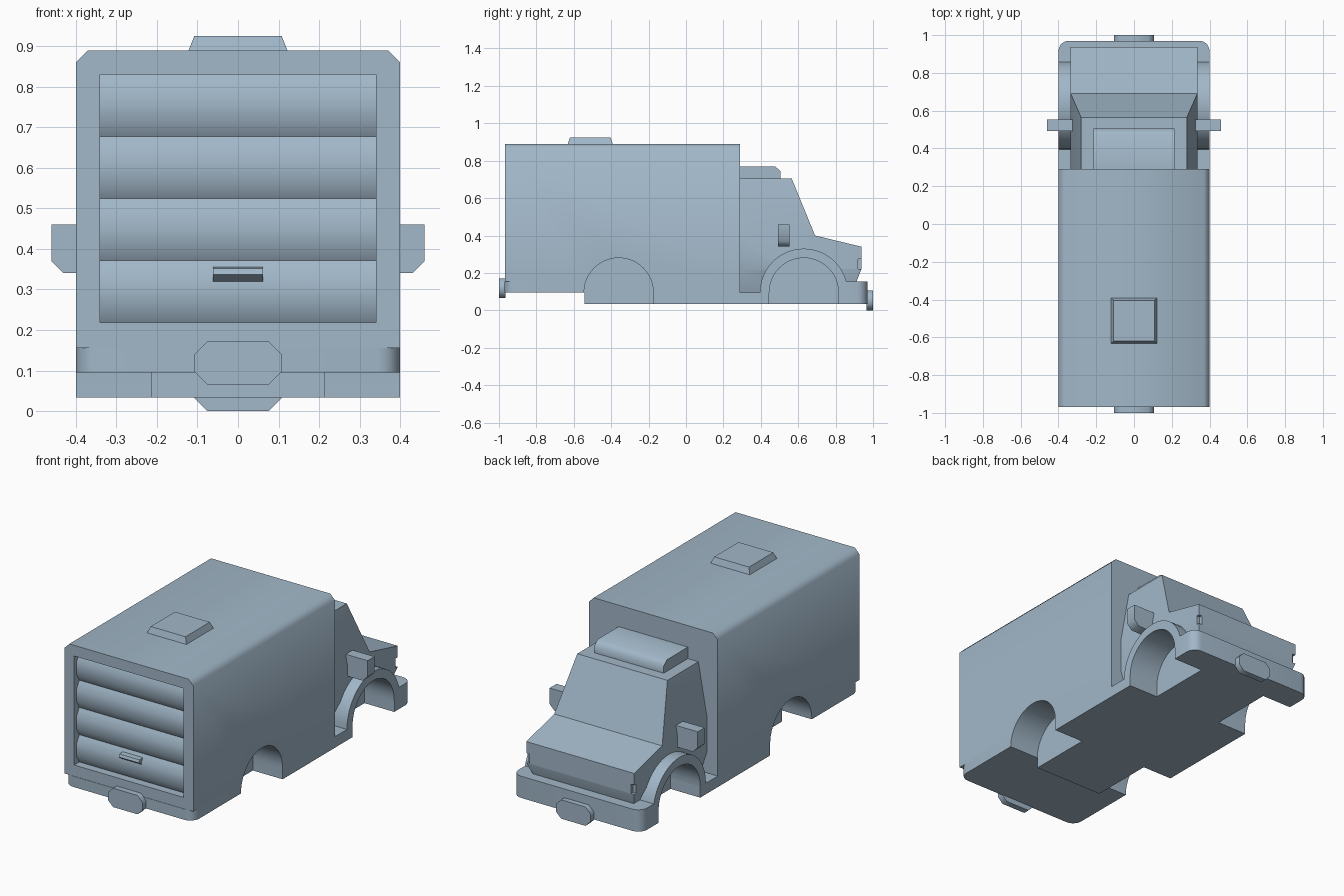
import bpy, bmesh, math
from math import cos, pi

if "Cube" in bpy.data.objects:
    bpy.data.objects.remove(bpy.data.objects["Cube"])

PAINT = bpy.data.materials.new("blue_grey_paint")
PAINT.diffuse_color = (0.36, 0.475, 0.58, 1)
PAINT.use_nodes = True
PAINT.node_tree.nodes["Principled BSDF"].inputs["Base Color"].default_value = PAINT.diffuse_color


def finish(name, bm):
    bmesh.ops.recalc_face_normals(bm, faces=bm.faces[:])
    me = bpy.data.meshes.new(name)
    bm.to_mesh(me)
    bm.free()
    me.materials.append(PAINT)
    ob = bpy.data.objects.new(name, me)
    bpy.context.collection.objects.link(ob)
    return ob


def loft(name, a, b, caps=None):
    """Join two matching outlines; caps lists the end faces by index."""
    bm = bmesh.new()
    va, vb = [bm.verts.new(p) for p in a], [bm.verts.new(p) for p in b]
    n = len(a)
    for i in range(n):
        j = (i + 1) % n
        bm.faces.new((va[i], va[j], vb[j], vb[i]))
    for cap in caps or [range(n)]:
        bm.faces.new([va[i] for i in cap])
        bm.faces.new([vb[i] for i in cap])
    return finish(name, bm)


def prism_x(name, pts, lo, hi):
    return loft(name, [(lo, y, z) for y, z in pts], [(hi, y, z) for y, z in pts])


def prism_y(name, pts, lo, hi):
    return loft(name, [(x, lo, z) for x, z in pts], [(x, hi, z) for x, z in pts])


def rect(a, b, c, d):
    return [(a, c), (b, c), (b, d), (a, d)]


def arc(cy, r, n=24):
    return [(cy + r * cos(pi * i / n), 0.095 + r * math.sin(pi * i / n)) for i in range(n + 1)]


def cut(ob, cutters):
    for c in cutters:
        m = ob.modifiers.new("cut", 'BOOLEAN')
        m.operation, m.object, m.solver = 'DIFFERENCE', c, 'EXACT'
        bpy.context.view_layer.objects.active = ob
        bpy.ops.object.modifier_apply(modifier=m.name)


def smooth(ob, angle=50):
    bpy.ops.object.select_all(action='DESELECT')
    ob.select_set(True)
    bpy.context.view_layer.objects.active = ob
    bpy.ops.object.shade_smooth_by_angle(angle=math.radians(angle))


REAR, FRONT, R = -0.36, 0.63, 0.185

# Wheel well cutters, both sides
wells = {}
for key, cy in (("rear", REAR), ("front", FRONT)):
    outline = [(cy + R, -0.1)] + arc(cy, R) + [(cy - R, -0.1)]
    wells[key] = [prism_x(key + "_well_cutter", outline, *sorted((s * 0.215, s * 0.6)))
                  for s in (-1, 1)]

# Cargo box with chamfered roof edges
box = prism_y("cargo_box", [(-0.4, 0.155), (0.4, 0.155), (0.4, 0.86), (0.37, 0.89),
                            (-0.37, 0.89), (-0.4, 0.86)], -0.968, 0.29)
door_cutter = prism_y("door_cutter", rect(-0.34, 0.34, 0.218, 0.83), -1.1, -0.91)
cut(box, wells["rear"] + [door_cutter])
smooth(box)

# Roller door with bulging slats
slat = (0.83 - 0.218) / 4
door_pts = [(-0.905, 0.83), (-0.905, 0.218), (-0.922, 0.218)]
for k in range(4):
    for t, y in ((0.25, -0.945), (0.75, -0.945), (1, -0.922)):
        door_pts.append((y, 0.218 + slat * (k + t)))
smooth(prism_x("roller_door", door_pts, -0.34, 0.34), 45)
prism_x("door_handle", [(-0.935, 0.355), (-0.962, 0.352), (-0.968, 0.337), (-0.945, 0.32),
                        (-0.935, 0.32)], -0.062, 0.062)

# Chassis and bumpers, rounded at the four corners
chassis = prism_x("chassis", [(-0.97, 0.095), (-0.544, 0.095), (-0.544, 0.033), (0.97, 0.033),
                              (0.97, 0.155), (0.8, 0.155), (0.8, 0.095), (0.29, 0.095),
                              (0.29, 0.155), (-0.97, 0.155)], -0.4, 0.4)
bm = bmesh.new()
bm.from_mesh(chassis.data)
corners = [e for e in bm.edges if all(abs(v.co.y) > 0.96 for v in e.verts)
           and abs(e.verts[0].co.x - e.verts[1].co.x) < 0.01]
bmesh.ops.bevel(bm, geom=corners, offset=0.055, offset_type='OFFSET', segments=5,
                profile=0.5, affect='EDGES')
bm.to_mesh(chassis.data)
bm.free()
cut(chassis, wells["rear"] + wells["front"])
smooth(chassis, 35)

# Cab: side profile as (y, z, half width)
cab_pts = [(0.29, 0.705, 0.28), (0.565, 0.705, 0.28), (0.69, 0.40, 0.335), (0.938, 0.34, 0.335),
           (0.938, 0.22, 0.335), (0.888, 0.095, 0.295), (0.29, 0.095, 0.295),
           (0.29, 0.22, 0.335), (0.29, 0.40, 0.335)]
cab = loft("cab", [(-w, y, z) for y, z, w in cab_pts], [(w, y, z) for y, z, w in cab_pts],
           [(0, 1, 2, 8), (8, 2, 3, 4, 7), (7, 4, 5, 6)])
# Small headlight notches at the front corners
notches = [prism_y("notch_cutter", rect(*sorted((s * 0.315, s * 0.4)), 0.222, 0.275), 0.92, 1.0)
           for s in (-1, 1)]
cut(cab, wells["front"] + notches)
smooth(cab, 30)
# Keep the edge between windscreen and roof soft
sharp = cab.data.attributes["sharp_edge"].data
for e in cab.data.edges:
    if all(abs(cab.data.vertices[i].co.y - 0.565) < 0.002 and cab.data.vertices[i].co.z > 0.7
           for i in e.vertices):
        sharp[e.index].value = False

# Roof fairing above the cab
smooth(prism_x("cab_roof_fairing", [(0.29, 0.705), (0.505, 0.705), (0.505, 0.745),
                                    (0.475, 0.77), (0.29, 0.77)], -0.215, 0.215), 60)

# Roof hatch
loft("roof_hatch", [(x * 0.122, -0.512 + y * 0.12, 0.89) for x, y in rect(-1, 1, -1, 1)],
     [(x * 0.108, -0.512 + y * 0.108, 0.925) for x, y in rect(-1, 1, -1, 1)])

# Front fenders and mirrors on both sides
for s, side in ((-1, "left"), (1, "right")):
    smooth(prism_x(side + "_fender", arc(FRONT, 0.235) + arc(FRONT, R)[::-1],
                   s * 0.29, s * 0.4), 35)
    smooth(prism_y(side + "_mirror", [(s * x, z) for x, z in
                   ((0.325, 0.34), (0.43, 0.34), (0.46, 0.37), (0.46, 0.46), (0.325, 0.46))],
                   0.492, 0.553))

# Octagonal plates on both bumpers
for name, z0, ya, yb in (("rear_plate", 0.065, -1.0, -0.965), ("front_plate", 0.0, 0.965, 1.0)):
    w, h, c = 0.107, 0.106, 0.031
    smooth(prism_y(name, [(-w + c, z0), (w - c, z0), (w, z0 + c), (w, z0 + h - c),
                          (w - c, z0 + h), (-w + c, z0 + h), (-w, z0 + h - c), (-w, z0 + c)],
                   ya, yb))

# Remove the cutters
for c in wells["rear"] + wells["front"] + notches + [door_cutter]:
    bpy.data.objects.remove(c)
